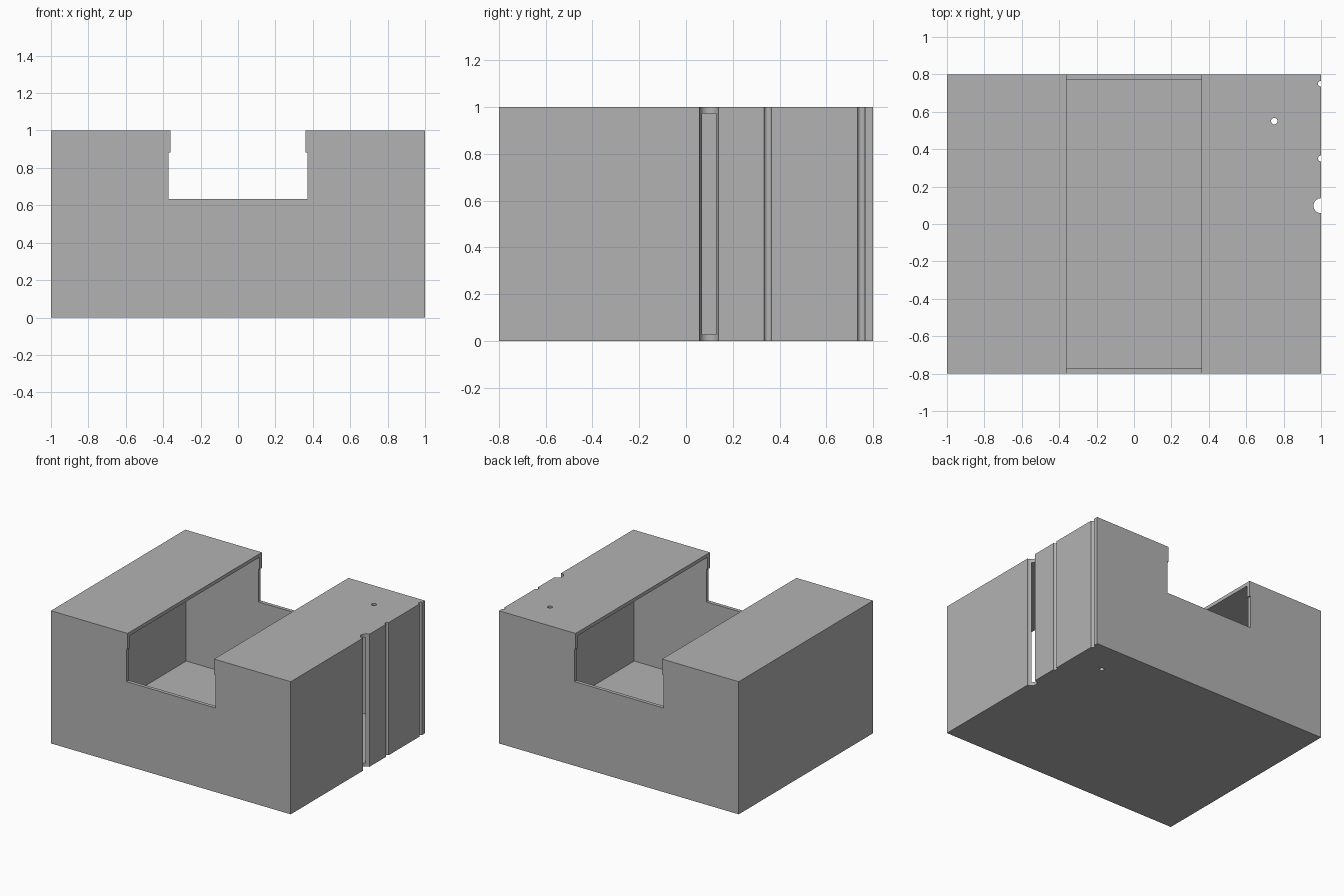
import bpy

default = bpy.data.objects.get("Cube")
if default:
    bpy.data.objects.remove(default, do_unlink=True)

WALL = 0.027

grey = bpy.data.materials.new("plain grey")
grey.use_nodes = True
colour = (0.45, 0.45, 0.45, 1)
grey.diffuse_color = colour
grey.node_tree.nodes["Principled BSDF"].inputs["Base Color"].default_value = colour


def box(name, half_x, half_y, z0, z1):
    """Box centred on x and y between two heights."""
    bpy.ops.mesh.primitive_cube_add(size=2, location=(0, 0, (z0 + z1) / 2))
    ob = bpy.context.object
    ob.name = name
    ob.scale = (half_x, half_y, (z1 - z0) / 2)
    bpy.ops.object.transform_apply(location=True, rotation=False, scale=True)
    ob.data.materials.append(grey)
    return ob


def rod(name, x, y, radius):
    """Upright cylinder passing through the full height."""
    bpy.ops.mesh.primitive_cylinder_add(vertices=32, radius=radius, depth=1.2,
                                        location=(x, y, 0.5))
    ob = bpy.context.object
    ob.name = name
    ob.data.materials.append(grey)
    return ob


def cut(target, cutter):
    """Subtract the cutter and discard it."""
    cutter.hide_render = True
    mod = target.modifiers.new(cutter.name, 'BOOLEAN')
    mod.operation = 'DIFFERENCE'
    mod.solver = 'EXACT'
    mod.object = cutter
    bpy.context.view_layer.objects.active = target
    bpy.ops.object.modifier_apply(modifier=mod.name)
    bpy.data.objects.remove(cutter, do_unlink=True)


# Hollow thin-walled housing
housing = box("housing", 1, 0.8, 0, 1)
cut(housing, box("cavity", 1 - WALL, 0.8 - WALL, WALL, 1 - WALL))

# Opening along the top, widening lower down in the end walls
cut(housing, box("top_slot", 0.361, 0.9, 0.86, 1.1))
cut(housing, box("end_notch", 0.371, 0.9, 0.634, 0.882))

# Half-round grooves on the left side; the large one breaks into the cavity
for name, y, radius in (("large_groove", 0.098, 0.04),
                        ("middle_groove", 0.35, 0.016),
                        ("rear_groove", 0.75, 0.016)):
    cut(housing, rod(name, 1, y, radius))

# Small hole through top and floor
cut(housing, rod("pin_hole", 0.75, 0.55, 0.017))

# Smooth grooves, sharp box edges
bpy.ops.object.select_all(action='DESELECT')
housing.select_set(True)
bpy.context.view_layer.objects.active = housing
bpy.ops.object.shade_smooth_by_angle(angle=0.5)
